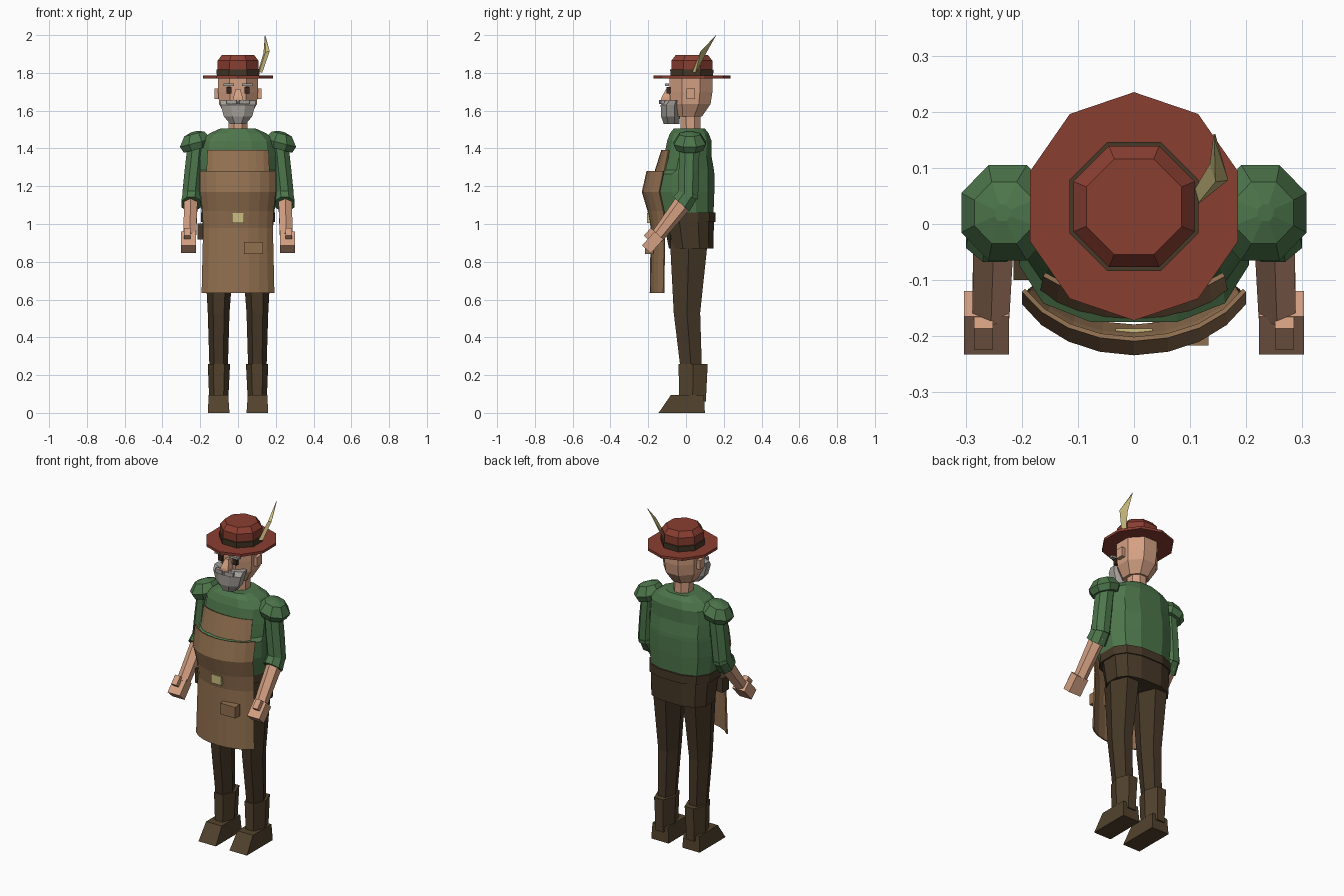
import bpy, bmesh, math
from mathutils import Vector, Matrix

if "Cube" in bpy.data.objects:
    bpy.data.objects.remove(bpy.data.objects["Cube"])


def lin(c):
    c /= 255
    return c / 12.92 if c <= 0.04045 else ((c + 0.055) / 1.055) ** 2.4


def mat(name, r, g, b):
    m = bpy.data.materials.new(name)
    m.diffuse_color = (lin(r), lin(g), lin(b), 1)
    m.use_nodes = True
    m.node_tree.nodes["Principled BSDF"].inputs["Base Color"].default_value = m.diffuse_color
    return m


RED = mat("hat_red", 138, 62, 49)
GREEN = mat("shirt_green", 77, 118, 75)
TAN = mat("apron_tan", 146, 112, 80)
SKIN = mat("skin", 212, 160, 130)
GREY = mat("beard_grey", 165, 160, 154)
PANTS = mat("trouser_brown", 70, 56, 39)
BOOT = mat("boot_brown", 82, 66, 45)
YELLOW = mat("straw_yellow", 204, 190, 128)
DARK = mat("eye_dark", 58, 40, 30)


def finish(name, bm, material):
    bmesh.ops.recalc_face_normals(bm, faces=bm.faces[:])
    me = bpy.data.meshes.new(name)
    bm.to_mesh(me)
    bm.free()
    me.materials.append(material)
    ob = bpy.data.objects.new(name, me)
    bpy.context.collection.objects.link(ob)
    return ob


def loft(name, rings, material):
    """Skin a stack of equal rings and cap both ends."""
    bm = bmesh.new()
    vs = [[bm.verts.new(p) for p in r] for r in rings]
    n = len(vs[0])
    for a, b in zip(vs, vs[1:]):
        for i in range(n):
            j = (i + 1) % n
            bm.faces.new((a[i], a[j], b[j], b[i]))
    bm.faces.new(vs[0])
    bm.faces.new(vs[-1])
    return finish(name, bm, material)


def ring(z, x0, x1, y0, y1, n=8, p=1.0, flat=True):
    """Polygon ring filling the given bounds; p < 1 makes it squarer."""
    pts = []
    for i in range(n):
        a = 2 * math.pi * (i + (0.5 if flat else 0)) / n + math.pi / 2
        c, s = math.cos(a), math.sin(a)
        pts.append((math.copysign(abs(c) ** p, c), math.copysign(abs(s) ** p, s)))
    mx, my = max(q[0] for q in pts), max(q[1] for q in pts)
    return [Vector(((x0 + x1) / 2 + (x1 - x0) / 2 * c / mx,
                    (y0 + y1) / 2 + (y1 - y0) / 2 * s / my, z)) for c, s in pts]


def tube(name, sections, n, material):
    """Sections are (centre, direction, x radius, other radius)."""
    rings = []
    for c, d, ru, rv in sections:
        d = Vector(d).normalized()
        v = d.cross(Vector((1, 0, 0))).normalized()
        u = v.cross(d)
        angs = [2 * math.pi * (i + 0.5) / n for i in range(n)]
        rings.append([Vector(c) + u * ru * math.cos(a) + v * rv * math.sin(a) for a in angs])
    return loft(name, rings, material)


def box(name, c, size, material, rx=0.0, rz=0.0):
    bm = bmesh.new()
    m = (Matrix.Translation(c) @ Matrix.Rotation(rz, 4, 'Z') @ Matrix.Rotation(rx, 4, 'X')
         @ Matrix.Diagonal((*size, 1)))
    bmesh.ops.create_cube(bm, size=1, matrix=m)
    return finish(name, bm, material)


def sheet(name, rows, material, n=8):
    """Curved cloth; rows are (z, half width, centre y, edge y)."""
    bm = bmesh.new()
    grid = []
    for z, w, yc, ye in rows:
        ts = [2 * i / n - 1 for i in range(n + 1)]
        grid.append([bm.verts.new((w * math.sin(t * 1.1) / math.sin(1.1),
                     yc + (ye - yc) * (1 - math.cos(t * 1.1)) / (1 - math.cos(1.1)), z)) for t in ts])
    for a, b in zip(grid, grid[1:]):
        for i in range(n):
            bm.faces.new((a[i], a[i + 1], b[i + 1], b[i]))
    ob = finish(name, bm, material)
    mod = ob.modifiers.new("thickness", 'SOLIDIFY')
    mod.thickness = 0.008
    mod.offset = 0
    return ob


def octo(z, r, cy=0.031):
    return ring(z, -r, r, cy - r, cy + r)


# Hat: brim, band, crown and feather
loft("hat_brim", [ring(z, -0.185, 0.185, -0.172, 0.235, 10, flat=False) for z in (1.77, 1.785)], RED)
loft("hat_crown", [octo(1.775, 0.1), octo(1.82, 0.108), octo(1.865, 0.108), octo(1.895, 0.085)], RED)
loft("hat_band", [octo(1.785, 0.112), octo(1.818, 0.115)], PANTS)
loft("hat_feather", [
    [Vector(p) for p in ((0.107, 0.06, 1.812), (0.112, 0.034, 1.806), (0.128, 0.05, 1.8))],
    [Vector(p) for p in ((0.135, 0.107, 1.905), (0.145, 0.075, 1.91), (0.168, 0.078, 1.915))],
    [Vector(p) for p in ((0.142, 0.16, 2.0), (0.143, 0.158, 2.0), (0.145, 0.16, 1.998))]], YELLOW)

# Head
loft("head", [ring(1.57, -0.065, 0.065, -0.06, 0.085), ring(1.635, -0.1, 0.1, -0.083, 0.13),
              ring(1.7, -0.105, 0.105, -0.087, 0.14), ring(1.78, -0.106, 0.106, -0.087, 0.14)], SKIN)
loft("neck", [ring(1.48, -0.05, 0.05, -0.03, 0.078), ring(1.6, -0.05, 0.05, -0.03, 0.075)], SKIN)
loft("nose", [ring(1.645, -0.027, 0.027, -0.135, -0.08, 4), ring(1.67, -0.025, 0.025, -0.13, -0.08, 4),
              ring(1.715, -0.012, 0.012, -0.105, -0.08, 4)], SKIN)
loft("beard", [ring(1.53, -0.042, 0.042, -0.118, -0.035), ring(1.57, -0.075, 0.075, -0.132, -0.032),
               ring(1.63, -0.092, 0.092, -0.134, -0.03), ring(1.655, -0.095, 0.095, -0.11, -0.028)], GREY)
for s, side in ((-1, "left"), (1, "right")):
    box(side + "_ear", (s * 0.113, 0.025, 1.69), (0.024, 0.045, 0.055), SKIN)
    box(side + "_eye", (s * 0.047, -0.092, 1.708), (0.026, 0.02, 0.034), DARK)
    box(side + "_eyebrow", (s * 0.05, -0.1, 1.738), (0.055, 0.022, 0.013), GREY)
    box(side + "_moustache", (s * 0.032, -0.128, 1.645), (0.055, 0.02, 0.022), GREY, rz=s * 0.2)


# Shirt, belt and hips
def body(z, w, y0, y1):
    return ring(z, -w, w, y0, y1, 12, 0.75)


loft("shirt", [body(1.04, 0.19, -0.14, 0.145), body(1.17, 0.205, -0.175, 0.15),
               body(1.265, 0.205, -0.175, 0.15), body(1.285, 0.2, -0.14, 0.148),
               body(1.36, 0.2, -0.115, 0.135), body(1.44, 0.19, -0.1, 0.135),
               body(1.48, 0.15, -0.085, 0.12), body(1.505, 0.095, -0.065, 0.1)], GREEN)
loft("belt", [body(1.01, 0.195, -0.14, 0.155), body(1.06, 0.197, -0.14, 0.155)], PANTS)
loft("hips", [body(0.87, 0.18, -0.09, 0.145), body(1.02, 0.188, -0.12, 0.148)], PANTS)
box("belt_pouch", (-0.19, -0.07, 0.96), (0.05, 0.06, 0.085), PANTS)

# Apron
sheet("apron_bib", [(1.39, 0.16, -0.127, -0.09), (1.27, 0.165, -0.165, -0.115)], TAN)
sheet("apron_skirt", [(1.28, 0.197, -0.205, -0.118), (1.17, 0.197, -0.23, -0.14),
                      (1.07, 0.186, -0.2, -0.118), (0.98, 0.182, -0.183, -0.112),
                      (0.635, 0.19, -0.188, -0.118)], TAN)
box("apron_pocket", (0.083, -0.194, 0.873), (0.1, 0.045, 0.066), TAN)
box("buckle", (0, -0.196, 1.032), (0.066, 0.02, 0.052), YELLOW)

for s, side in ((-1, "left"), (1, "right")):
    # Arm: puffed shoulder, sleeve, cuff, forearm, hand, thumb
    cap = [(0.0, 1.49, 0.015), (0.0, 1.478, 0.055), (0.006, 1.43, 0.085), (0.008, 1.395, 0.07)]
    tilt = Matrix.Translation((0.222, 0.02, 1.44)) @ Matrix.Rotation(0.25, 4, 'Y')
    rings = []
    for dx, z, r in cap:
        pts = [tilt @ p for p in ring(z - 1.44, dx - r, dx + r, -r, r)]
        rings.append([Vector((s * p.x, p.y, p.z)) for p in pts])
    loft(side + "_shoulder", rings, GREEN)
    tube(side + "_sleeve", [((s * 0.22, 0.018, 1.43), (0, 0, -1), 0.05, 0.058),
                            ((s * 0.235, 0.015, 1.28), (0, 0, -1), 0.052, 0.058),
                            ((s * 0.247, 0.012, 1.15), (0, -0.4, -1), 0.052, 0.06)], 8, GREEN)
    tube(side + "_cuff", [((s * 0.245, 0.02, 1.17), (0, -0.45, -1), 0.05, 0.055),
                          ((s * 0.248, -0.025, 1.105), (0, -0.67, -0.74), 0.056, 0.062)], 8, GREEN)
    tube(side + "_forearm", [((s * 0.25, 0.0, 1.13), (0, -0.67, -0.74), 0.042, 0.05),
                             ((s * 0.255, -0.155, 0.93), (0, -0.67, -0.74), 0.038, 0.036)], 6, SKIN)
    box(side + "_hand", (s * 0.263, -0.176, 0.903), (0.08, 0.062, 0.1), SKIN, rx=-0.74)
    box(side + "_thumb", (s * 0.268, -0.192, 0.947), (0.034, 0.035, 0.055), SKIN, rx=-0.74)

    # Leg and boot
    def limb(z, x0, x1, y0, y1, n=6):
        return ring(z, *sorted((s * x0, s * x1)), y0, y1, n)

    loft(side + "_leg", [limb(0.2, 0.055, 0.15, -0.025, 0.085), limb(0.53, 0.045, 0.16, -0.065, 0.075),
                         limb(0.86, 0.02, 0.178, -0.082, 0.11), limb(0.95, 0.01, 0.18, -0.082, 0.12)], PANTS)
    loft(side + "_boot_shaft", [limb(0.06, 0.052, 0.152, -0.035, 0.105),
                                limb(0.26, 0.042, 0.16, -0.04, 0.115)], BOOT)
    loft(side + "_boot_foot", [limb(0, 0.045, 0.16, -0.145, 0.1, 4),
                               limb(0.095, 0.052, 0.155, -0.08, 0.095, 4)], BOOT)
